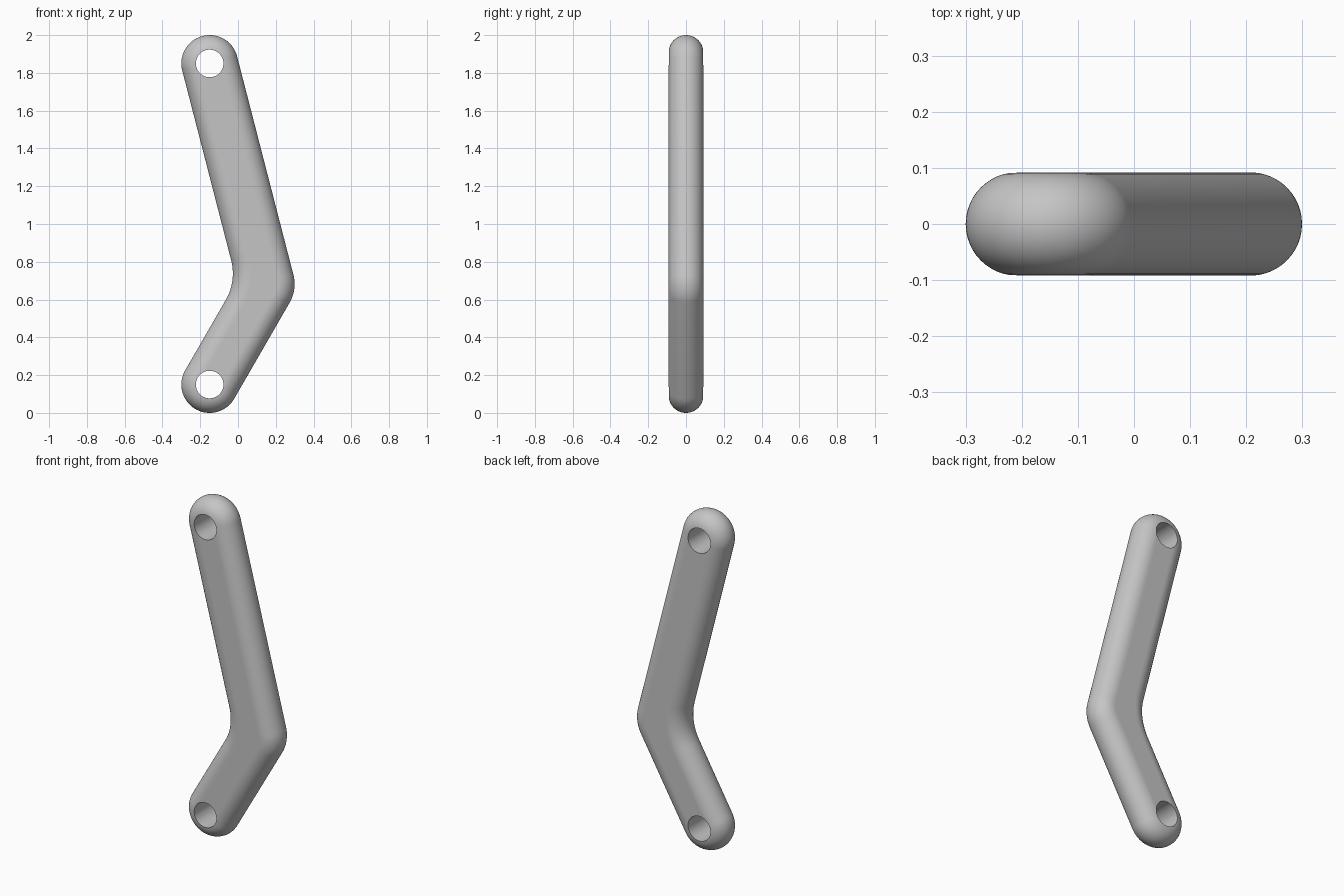
import bpy
import bmesh
from math import sin, cos, pi, atan2
from mathutils import Vector

if "Cube" in bpy.data.objects:
    bpy.data.objects.remove(bpy.data.objects["Cube"], do_unlink=True)

TOP, BEND, BOTTOM = Vector((-0.15, 1.85)), Vector((0.153, 0.675)), Vector((-0.15, 0.15))
WIDTH, EDGE = 0.15, 0.092            # half width of the bar, radius of its rounded edge
INNER_R, OUTER_R = 0.28, 0.2         # bend radii
HOLE_R = 0.073

# Angles of the outward normals on the +x side of each arm
up, low = TOP - BEND, BEND - BOTTOM
a_up = atan2(up.y, up.x) - pi / 2
a_low = atan2(low.y, low.x) - pi / 2
half = (a_up - a_low) / 2
mid = (a_up + a_low) / 2
bisector = Vector((cos(mid), sin(mid)))


def arc(centre, radius, start, end, steps):
    angles = [start + (end - start) * i / steps for i in range(steps + 1)]
    return [centre + radius * Vector((cos(a), sin(a))) for a in angles]


def outline(inset):
    """Bent bar outline, moved inwards by inset."""
    inner = BEND - bisector * (WIDTH + INNER_R) / cos(half)
    outer = BEND + bisector * (WIDTH - OUTER_R) / cos(half)
    return (arc(TOP, WIDTH - inset, a_up, a_up + pi, 40)
            + arc(inner, INNER_R + inset, a_up, a_low, 14)
            + arc(BOTTOM, WIDTH - inset, a_low + pi, a_low + 2 * pi, 40)
            + arc(outer, OUTER_R - inset, a_low, a_up, 14))


# Bar: outlines stacked through the thickness with a fully rounded edge
bm = bmesh.new()
STEPS = 24
layers = [(EDGE + 0.006, -EDGE)]
for i in range(STEPS + 1):
    t = -pi / 2 + pi * i / STEPS
    layers.append((EDGE * (1 - cos(t)), EDGE * sin(t)))
layers.append((EDGE + 0.006, EDGE))
rings = [[bm.verts.new((p.x, y, p.y)) for p in outline(inset)] for inset, y in layers]
for r0, r1 in zip(rings, rings[1:]):
    for i in range(len(r0)):
        j = (i + 1) % len(r0)
        bm.faces.new((r0[i], r0[j], r1[j], r1[i]))
bm.faces.new(rings[0])
bm.faces.new(rings[-1])
bmesh.ops.recalc_face_normals(bm, faces=bm.faces)
mesh = bpy.data.meshes.new("bent_bar")
bm.to_mesh(mesh)
bm.free()
bar = bpy.data.objects.new("bent_bar", mesh)
bpy.context.collection.objects.link(bar)

# Material
grey = bpy.data.materials.new("plain_grey")
colour = (0.56, 0.56, 0.56, 1)
grey.use_nodes = True
grey.diffuse_color = colour
grey.node_tree.nodes["Principled BSDF"].inputs["Base Color"].default_value = colour
mesh.materials.append(grey)

# Pin holes through both ends
for name, centre in (("top", TOP), ("bottom", BOTTOM)):
    bpy.ops.mesh.primitive_cylinder_add(vertices=64, radius=HOLE_R, depth=0.5,
                                        location=(centre.x, 0, centre.y),
                                        rotation=(pi / 2, 0, 0))
    cutter = bpy.context.object
    cutter.name = name + "_hole_cutter"
    cutter.data.materials.append(grey)
    cut = bar.modifiers.new(name + "_hole", 'BOOLEAN')
    cut.operation = 'DIFFERENCE'
    cut.solver = 'EXACT'
    cut.object = cutter
    bpy.context.view_layer.objects.active = bar
    bpy.ops.object.modifier_apply(modifier=cut.name)
    bpy.data.objects.remove(cutter, do_unlink=True)

# Smooth shading with crisp hole rims
bpy.ops.object.select_all(action='DESELECT')
bar.select_set(True)
bpy.context.view_layer.objects.active = bar
bpy.ops.object.shade_smooth_by_angle(angle=pi / 6)
